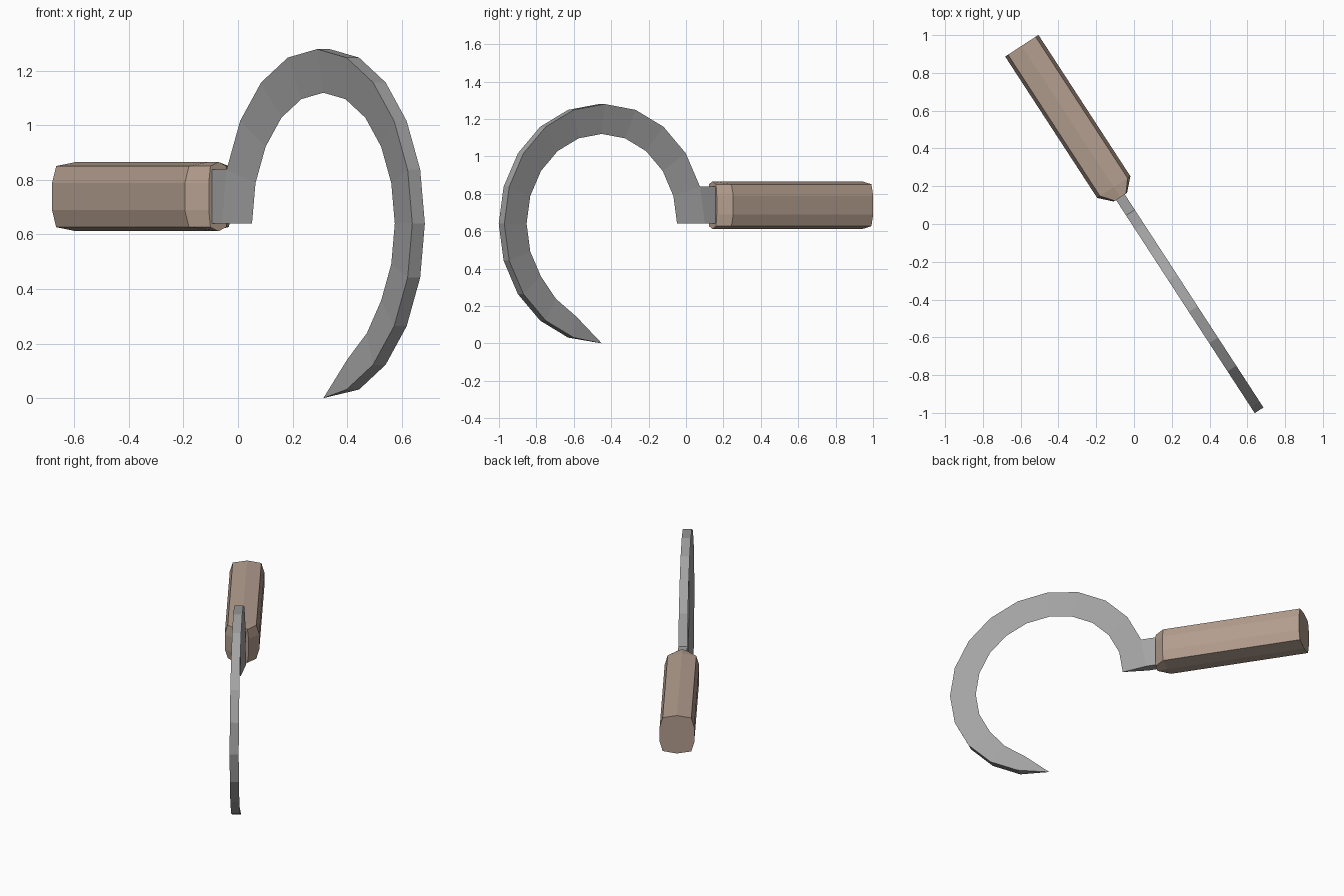
import bpy, bmesh, math

cube = bpy.data.objects.get("Cube")
if cube:
    bpy.data.objects.remove(cube, do_unlink=True)

ANGLE = math.radians(-56.94)      # heading of the tool's long axis
SIDE = 0.017                      # sideways shift that centres the tool


def material(name, rgb):
    mat = bpy.data.materials.new(name)
    mat.use_nodes = True
    mat.diffuse_color = (*rgb, 1)
    mat.node_tree.nodes["Principled BSDF"].inputs["Base Color"].default_value = (*rgb, 1)
    return mat


def finish(name, bm, mat):
    bmesh.ops.recalc_face_normals(bm, faces=bm.faces)
    mesh = bpy.data.meshes.new(name)
    bm.to_mesh(mesh)
    bm.free()
    mesh.materials.append(mat)
    obj = bpy.data.objects.new(name, mesh)
    obj.rotation_euler.z = ANGLE
    obj.location = (-SIDE * math.sin(ANGLE), SIDE * math.cos(ANGLE), 0)
    bpy.context.collection.objects.link(obj)
    return obj


steel = material("grey steel", (0.37, 0.37, 0.37))
wood = material("brown wood", (0.45, 0.34, 0.27))

# Blade: hooked wedge, sharp on the inside, thick on the outside (local x along the tool)
CX, CZ, R, HALF = 0.548, 0.64, 0.64, 0.0275
bm = bmesh.new()


def ring(deg):
    inner = {-54: 0.497, -72: 0.523}.get(deg, 0.48)
    c, s = math.cos(math.radians(deg)), math.sin(math.radians(deg))
    return [bm.verts.new((CX + r * c, y, CZ + r * s))
            for r, y in ((inner, 0), (R, -HALF), (R, HALF))]


rings = [ring(a) for a in range(180, -73, -18)]
for i, (a, b) in enumerate(zip(rings, rings[1:])):
    bm.faces.new((a[0], b[0], b[1], a[1]))
    bm.faces.new((a[0], a[2], b[2], b[0]))
    if i:                                   # the first outer wall joins the tang
        bm.faces.new((a[1], b[1], b[2], a[2]))
tip = bm.verts.new((CX, 0, 0))
last = rings[-1]
for j in range(3):
    bm.faces.new((last[j], last[(j + 1) % 3], tip))
bm.faces.new(rings[0])

# Tang: flat bar running from the blade root into the handle
root, top = rings[0], rings[1]
tang = [bm.verts.new((-0.2, y, z)) for z in (CZ, top[1].co.z) for y in (-HALF, HALF)]
bm.faces.new((root[1], root[2], tang[1], tang[0]))
bm.faces.new((top[1], top[2], tang[3], tang[2]))
bm.faces.new((root[1], top[1], tang[2], tang[0]))
bm.faces.new((root[2], top[2], tang[3], tang[1]))
bm.faces.new((tang[0], tang[1], tang[3], tang[2]))
finish("blade", bm, steel)

# Handle: faceted grip that narrows sideways toward the blade
quarter = [(0.105, 0.05), (0.087, 0.112), (0, 0.127)]
half = quarter + [(-y, z) for y, z in reversed(quarter[:2])]
section = half + [(-y, -z) for y, z in half]
bm = bmesh.new()
loops = [[bm.verts.new((x, y * w, 0.739 + z)) for y, z in section]
         for x, w in ((-1.115, 1), (-0.222, 1), (-0.158, 0.4))]
n = len(section)
for a, b in zip(loops, loops[1:]):
    for i in range(n):
        j = (i + 1) % n
        bm.faces.new((a[i], a[j], b[j], b[i]))
bm.faces.new(loops[0])
bm.faces.new(loops[-1])
finish("handle", bm, wood)
